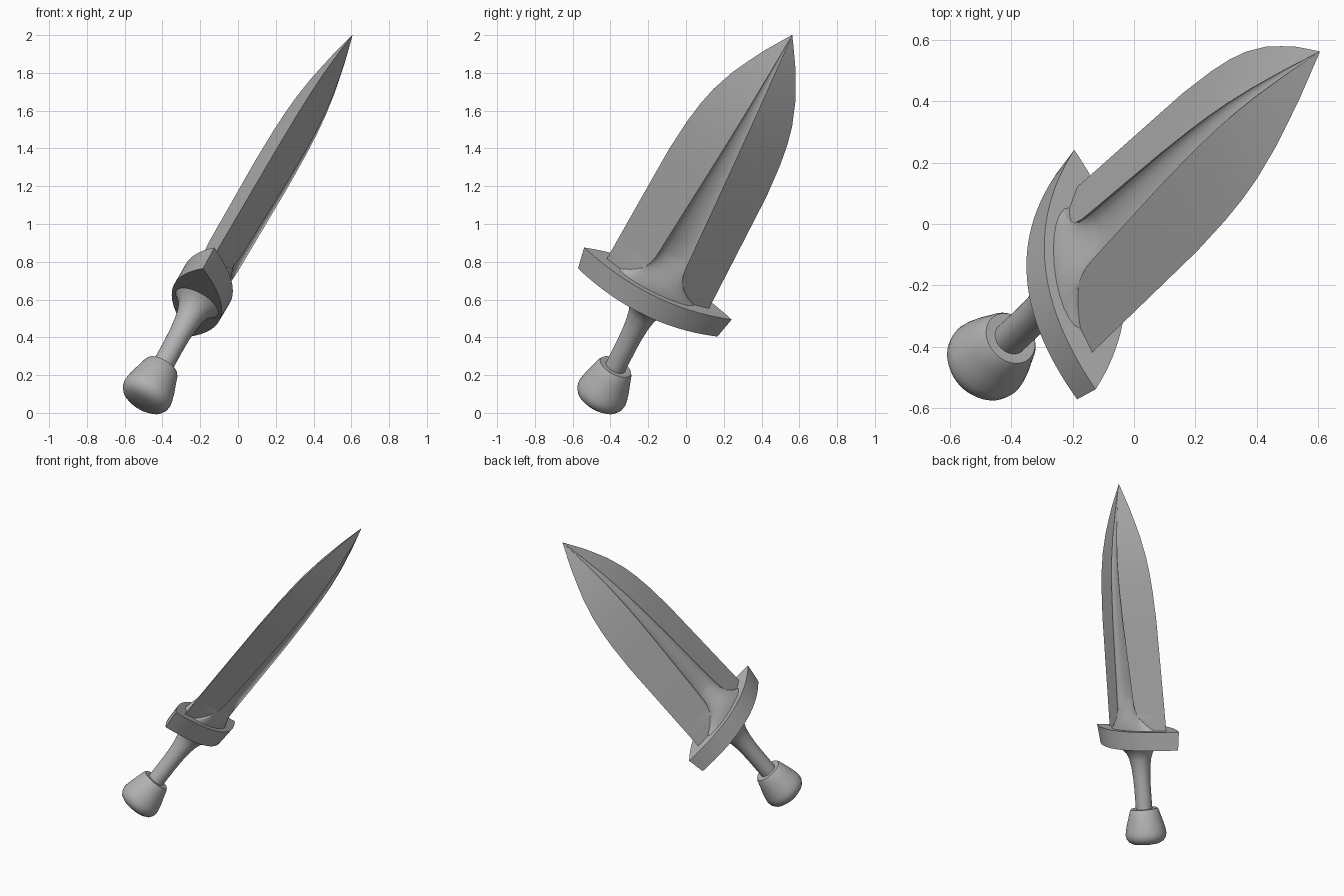
import bpy, bmesh, math
from mathutils import Matrix, Vector

cube = bpy.data.objects.get("Cube")
if cube:
    bpy.data.objects.remove(cube, do_unlink=True)

# Dagger frame: local x = blade width, y = blade thickness, z = along the blade, origin at the tip
TIP = Vector((0.606, 0.562, 2.0))
axis = Vector((0.456, 0.423, 0.783)).normalized()
width = Vector((-0.083, 0.893, -0.442))
width = (width - axis * width.dot(axis)).normalized()
thick = axis.cross(width)
FRAME = Matrix.Translation(TIP) @ Matrix((width, thick, axis)).transposed().to_4x4()

steel = bpy.data.materials.new("grey_metal")
steel.use_nodes = True
GREY = (0.45, 0.45, 0.45, 1)
steel.diffuse_color = GREY
steel.node_tree.nodes["Principled BSDF"].inputs["Base Color"].default_value = GREY


def loft(name, rings, angle):
    """Skin closed rings of equal length, cap both ends and place in the dagger frame."""
    bm = bmesh.new()
    loops = [[bm.verts.new(p) for p in ring] for ring in rings]
    n = len(loops[0])
    for a, b in zip(loops, loops[1:]):
        for i in range(n):
            j = (i + 1) % n
            bm.faces.new((a[i], a[j], b[j], b[i]))
    bm.faces.new(loops[0])
    bm.faces.new(loops[-1])
    bmesh.ops.remove_doubles(bm, verts=bm.verts, dist=1e-5)
    bmesh.ops.recalc_face_normals(bm, faces=bm.faces)
    bm.transform(FRAME)
    mesh = bpy.data.meshes.new(name)
    bm.to_mesh(mesh)
    bm.free()
    mesh.materials.append(steel)
    ob = bpy.data.objects.new(name, mesh)
    bpy.context.collection.objects.link(ob)
    bpy.ops.object.select_all(action='DESELECT')
    ob.select_set(True)
    bpy.context.view_layer.objects.active = ob
    bpy.ops.object.shade_smooth_by_angle(angle=math.radians(angle))


def interp(table, s):
    for (s0, v0), (s1, v1) in zip(table, table[1:]):
        if s <= s1:
            return v0 + (v1 - v0) * (s - s0) / (s1 - s0)
    return table[-1][1]


def lathe(name, profile, steps=48):
    """Turn a (radius, distance) profile about the handle line, which leans slightly off the blade."""
    ang = [2 * math.pi * i / steps for i in range(steps)]
    return loft(name, [[(r * math.cos(a) + 0.021 * (s - 1.7),
                         r * math.sin(a) - 0.02 * (s - 1.7), -s) for a in ang]
                       for r, s in profile], 40)


# Blade: steep bevelled panels, with a shallow central groove that swells into the guard
OUTLINE = [(0, 0.001), (0.08, 0.048), (0.16, 0.094), (0.25, 0.138), (0.35, 0.184),
           (0.49, 0.231), (0.60, 0.255), (0.73, 0.273), (0.93, 0.288), (1.25, 0.294), (1.7, 0.302)]


def blade_ring(s):
    half = interp(OUTLINE, s)
    t = max(0.0, (s - 1.45) / 0.24)
    band = max(min(0.057 * s, 0.35 * half) + 0.14 * t ** 3, 0.0002)
    crest = 0.44 * (half - band)
    sag = -0.45 * min(0.057 * s, crest) * (1 - t) + 0.085 * t ** 2
    side = []
    for i in range(13):
        a = math.pi * i / 12
        side.append((band * math.cos(a), crest + sag * math.sin(a)))
    pts = [(half, 0)] + side + [(-half, 0)] + [(-x, -y) for x, y in side]
    return [(x, y, -s) for x, y in pts]


stations = [0, 0.04, 0.08, 0.16, 0.25, 0.35, 0.42, 0.49, 0.60, 0.73, 0.93, 1.1, 1.25, 1.35, 1.45]
stations += [1.45 + 0.024 * i for i in range(1, 11)]
loft("blade", [blade_ring(s) for s in stations], 20)


# Guard: thick lens-shaped bar with pointed ends
def guard_ring(half, s, bulge=0.147, steps=28):
    xs = [half * (1 - 2 * i / steps) for i in range(steps)]
    side = [(x, bulge * (1 - (x / half) ** 2)) for x in xs]
    return [(x, y, -s) for x, y in side + [(-x, -y) for x, y in side]]


loft("guard", [guard_ring(0.436, 1.68), guard_ring(0.412, 1.808)], 30)

# Grip: slim round bar flaring into the guard
lathe("grip", [(0.056, 2.30), (0.056, 2.10), (0.058, 2.02), (0.064, 1.95), (0.074, 1.89),
               (0.091, 1.845), (0.115, 1.82), (0.135, 1.80)])

# Pommel: flared cup with a rounded base
lathe("pommel", [(0.04, 2.232), (0.09, 2.23), (0.099, 2.245), (0.112, 2.29),
                 (0.127, 2.34), (0.136, 2.38), (0.139, 2.405), (0.134, 2.43), (0.119, 2.452),
                 (0.092, 2.467), (0.05, 2.474), (0.0005, 2.476)])
